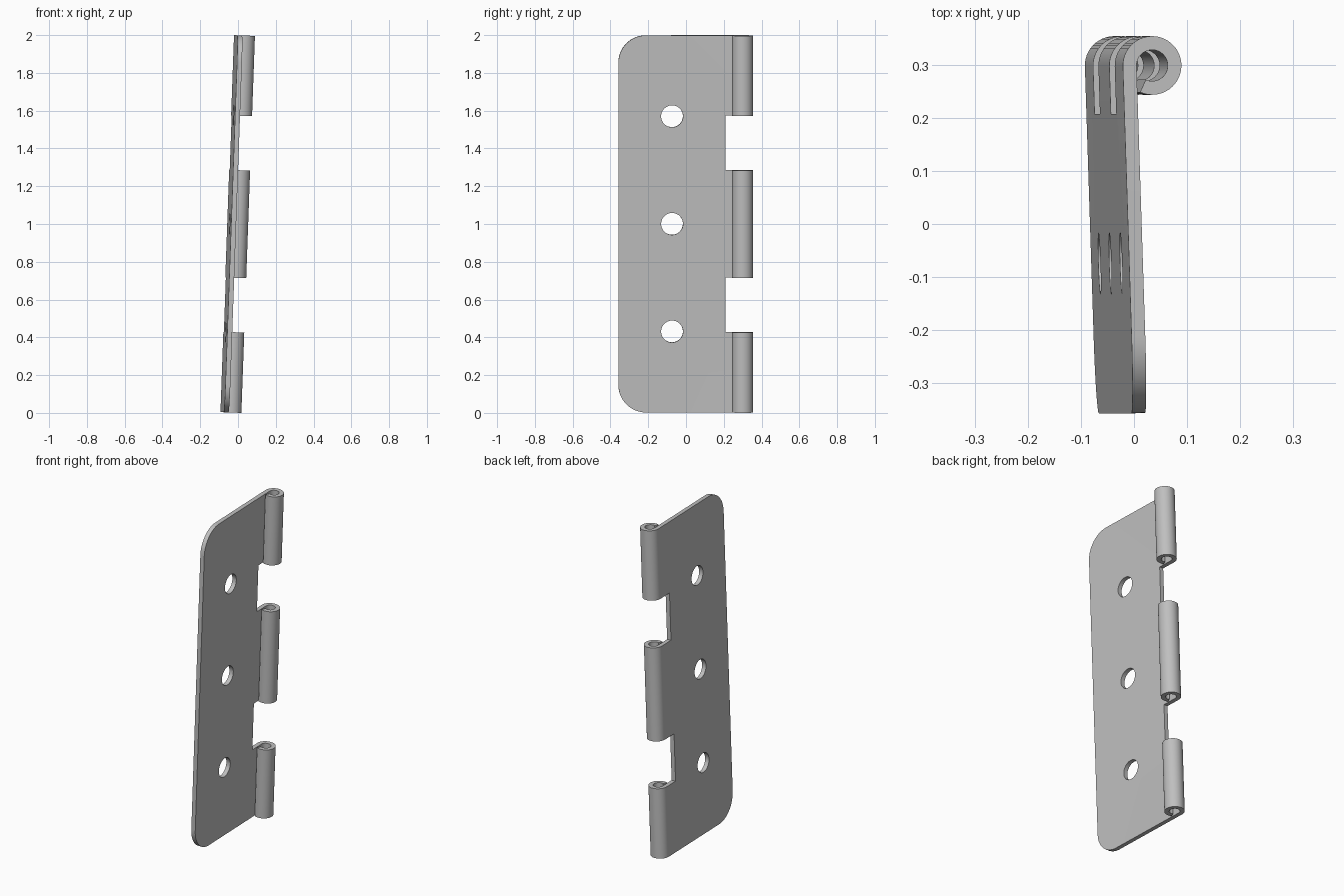
import bpy, bmesh, math
from mathutils import Matrix

if "Cube" in bpy.data.objects:
    bpy.data.objects.remove(bpy.data.objects["Cube"])

LENGTH = 1.997            # along the pin axis
R_OUT, R_IN = 0.0555, 0.0295
WIDTH = 0.657             # pin axis to free edge
MID = LENGTH / 2

metal = bpy.data.materials.new("grey metal")
metal.use_nodes = True
grey = (0.52, 0.52, 0.52, 1)
metal.diffuse_color = grey
metal.node_tree.nodes["Principled BSDF"].inputs["Base Color"].default_value = grey


def make_object(name, bm):
    mesh = bpy.data.meshes.new(name)
    bmesh.ops.recalc_face_normals(bm, faces=bm.faces)
    bm.to_mesh(mesh)
    bm.free()
    ob = bpy.data.objects.new(name, mesh)
    bpy.context.collection.objects.link(ob)
    mesh.materials.append(metal)
    return ob


def curl(radius, steps=40):
    """Arc from the plate round the pin to the open end of the curl."""
    angles = [math.radians(180 - 296 * i / steps) for i in range(steps + 1)]
    return [(radius * math.cos(a), radius * math.sin(a)) for a in angles]


# Hinge leaf: flat sheet with a rolled edge, extruded along the pin axis
outline = [(-R_OUT, -WIDTH)] + curl(R_OUT) + curl(R_IN)[::-1] + [(-R_IN, -WIDTH)]
bm = bmesh.new()
face = bm.faces.new([bm.verts.new((x, y, 0)) for x, y in outline])
new = bmesh.ops.extrude_face_region(bm, geom=[face])["geom"]
bmesh.ops.translate(bm, vec=(0, 0, LENGTH),
                    verts=[v for v in new if isinstance(v, bmesh.types.BMVert)])

# Rounded free corners
corners = [e for e in bm.edges
           if all(v.co.y < -WIDTH + 0.01 for v in e.verts)
           and abs(e.verts[0].co.z - e.verts[1].co.z) < 0.01]
bmesh.ops.bevel(bm, geom=corners, offset=0.145, segments=14, profile=0.5,
                affect='EDGES')
leaf = make_object("hinge_leaf", bm)

# Cutters: screw holes and gaps between knuckles
cutters = []
for i in (-1, 0, 1):
    bm = bmesh.new()
    spot = Matrix.Translation((-0.0425, -0.373, MID + 0.57 * i))
    bmesh.ops.create_cone(bm, cap_ends=True, segments=48, radius1=0.058,
                          radius2=0.058, depth=0.1,
                          matrix=spot @ Matrix.Rotation(math.pi / 2, 4, 'Y'))
    cutters.append(make_object("screw_hole_cutter", bm))
for side in (-1, 1):
    bm = bmesh.new()
    bmesh.ops.create_cube(bm, size=1, matrix=Matrix.Translation((0, 0.01, MID + 0.429 * side))
                          @ Matrix.Diagonal((0.3, 0.2, 0.288, 1)))
    cutters.append(make_object("knuckle_gap_cutter", bm))

bpy.context.view_layer.objects.active = leaf
for cutter in cutters:
    cutter.hide_render = True
    mod = leaf.modifiers.new("cut", 'BOOLEAN')
    mod.operation = 'DIFFERENCE'
    mod.solver = 'EXACT'
    mod.object = cutter
    bpy.ops.object.modifier_apply(modifier=mod.name)
    bpy.data.objects.remove(cutter)

# Smooth curves with crisp edges
bpy.ops.object.select_all(action='DESELECT')
leaf.select_set(True)
bpy.ops.object.shade_smooth_by_angle(angle=math.radians(30))

# The leaf leans slightly to its left and is turned a little
leaf.matrix_world = (Matrix.Translation((-0.0375, 0.3, 0.002))
                     @ Matrix.Rotation(math.radians(2.06), 4, 'Y')
                     @ Matrix.Rotation(math.radians(1.85), 4, 'Z'))
